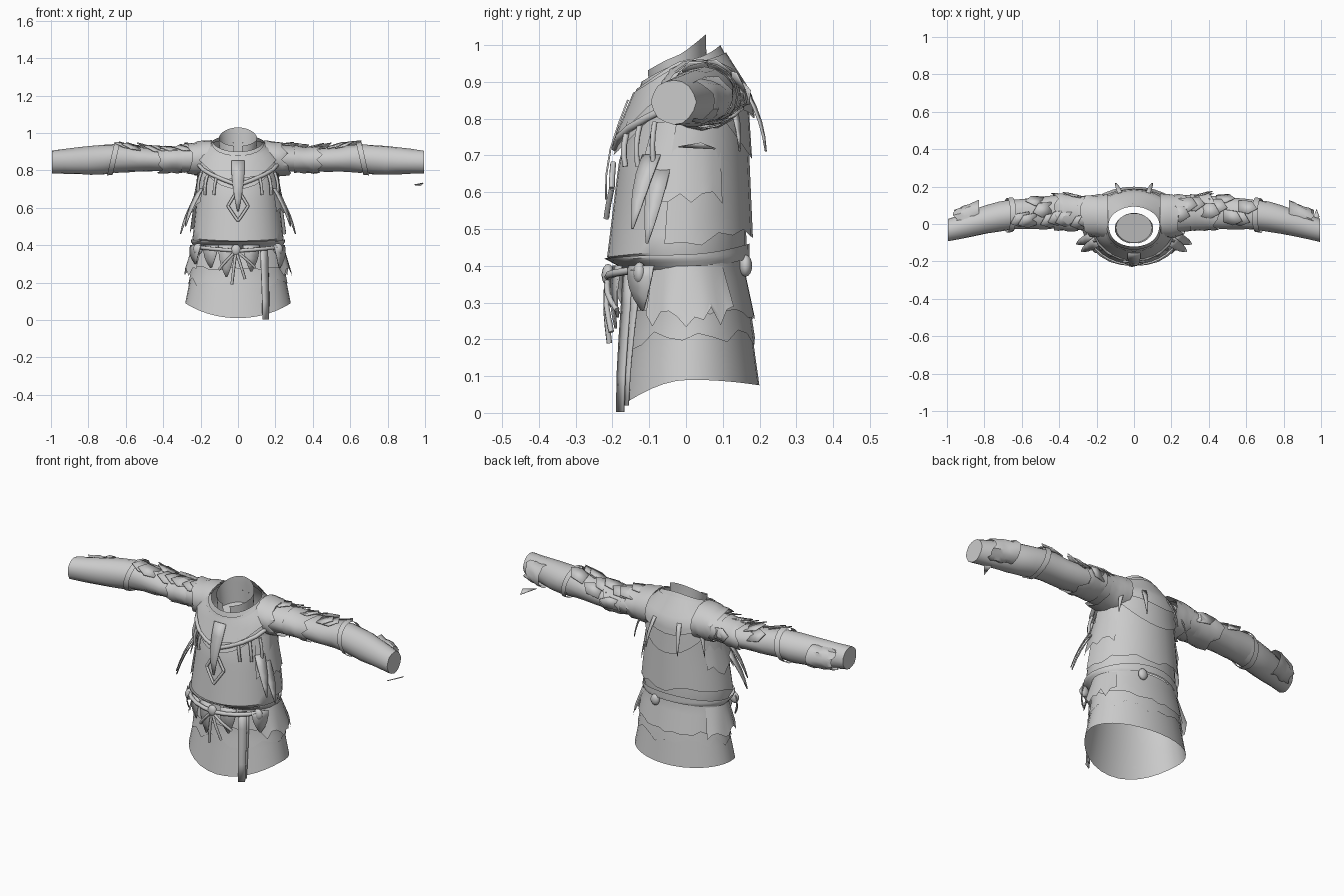
import bpy, math, random
from mathutils import Vector

random.seed(7)
if "Cube" in bpy.data.objects:
    bpy.data.objects.remove(bpy.data.objects["Cube"], do_unlink=True)

cloth = bpy.data.materials.new("grey cloth")
cloth.use_nodes = True
GREY = (0.6, 0.6, 0.6, 1)
cloth.diffuse_color = GREY
cloth.node_tree.nodes["Principled BSDF"].inputs["Base Color"].default_value = GREY

# Body profiles: height, half width, depth to the front, depth to the back
SKIRT = [(0, .3, .19, .21), (.25, .25, .15, .175), (.4, .235, .14, .15)]
TUNIC = [(.38, .22, .14, .14), (.42, .245, .215, .165), (.68, .217, .183, .16),
         (.87, .2, .13, .155), (.97, .12, .1, .1), (1, .1, .1, .085)]
COLLAR = [(.85, .095, .1, .06), (1, .105, .11, .055)]
# Arm profile: distance out, centre y, centre z, radius in y, radius in z
ARM = [(.15, .05, .865, .1, .08), (.4, .065, .855, .09, .06), (.65, .05, .865, .08, .075),
       (.75, .035, .855, .08, .08), (1, -.035, .845, .06, .06)]


def sample(profile, key):
    """Values of a profile at a height or distance."""
    key = min(max(key, profile[0][0]), profile[-1][0])
    for low, high in zip(profile, profile[1:]):
        if key <= high[0]:
            return Vector(low[1:]).lerp(Vector(high[1:]), (key - low[0]) / (high[0] - low[0]))


def on_body(profile, degrees, z, lift=0):
    """Point at an angle around the body; zero is the front, positive is the left."""
    half, front, back = sample(profile, z)
    t = math.radians(degrees)
    depth = (front + back) / 2 + lift
    return Vector(((half + lift) * math.sin(t), (back - front) / 2 - depth * math.cos(t), z))


def on_arm(side, x, angle, puff=0, shift=0):
    y, z, ry, rz = sample(ARM, x)
    return Vector((side * x, y + shift + (ry + puff) * math.cos(angle), z + (rz + puff) * math.sin(angle)))


def finish(name, verts, faces, thick=0):
    mesh = bpy.data.meshes.new(name)
    mesh.from_pydata(verts, [], faces)
    mesh.materials.append(cloth)
    ob = bpy.data.objects.new(name, mesh)
    bpy.context.collection.objects.link(ob)
    if thick:
        ob.modifiers.new("thickness", "SOLIDIFY").thickness = thick
    bpy.ops.object.select_all(action="DESELECT")
    ob.select_set(True)
    bpy.context.view_layer.objects.active = ob
    bpy.ops.object.shade_smooth_by_angle(angle=math.radians(40))


def skin(name, rings, closed=True, cap=False):
    """Join equal rings of points into one surface."""
    n = len(rings[0])
    faces = []
    for r in range(len(rings) - 1):
        for i in range(n if closed else n - 1):
            j = (i + 1) % n
            faces.append((r * n + i, r * n + j, (r + 1) * n + j, (r + 1) * n + i))
    if cap:
        faces.append([(len(rings) - 1) * n + i for i in range(n)])
    finish(name, [p for ring in rings for p in ring], faces)


def layer(name, profile, hem, top, lift=(0, 0), start=0, end=360, n=32, power=2, jag=0, steps=6, cap=False):
    """Cloth hugging the body; hem and top are heights at the side, front and back."""
    closed = end - start == 360
    rings = [[] for step in range(steps + 1)]
    for i in range(n):
        degrees = start + (end - start) * i / (n if closed else n - 1)
        c = math.cos(math.radians(degrees))
        low, high = (side + abs(c) ** power * ((front if c > 0 else back) - side)
                     for side, front, back in (hem, top))
        low += random.uniform(-jag, jag)
        for k, ring in enumerate(rings):
            v = k / steps
            ring.append(on_body(profile, degrees, low + (high - low) * v, lift[0] + (lift[1] - lift[0]) * v))
    skin(name, rings, closed, cap)


def sleeve(name, side, start, end, puff=(0, 0), shift=0, n=16, steps=5, crumple=.004, jag=0, slant=0, cap=False):
    """Tube following the arm, with uneven cloth and an optional torn end."""
    rings = []
    for k in range(steps + 1):
        v = k / steps
        ring = []
        for i in range(n):
            t = side * math.tau * i / n
            p = on_arm(side, start + (end - start) * v, t,
                       puff[0] + (puff[1] - puff[0]) * v + random.uniform(-crumple, crumple), shift)
            p.x -= side * (slant * math.sin(t) + (random.uniform(-jag, jag) if k == steps else 0))
            ring.append(p)
        rings.append(ring)
    skin(name, rings, cap=cap)


def trail(profile, start, end, bulge, steps=4):
    """Path over the body between two (angle, height, lift) places."""
    a, b = Vector(start), Vector(end)
    for k in range(steps + 1):
        place = a.lerp(b, k / steps)
        place.z += bulge * math.sin(math.pi * k / steps)
        yield on_body(profile, *place)


def rag(name, profile, start, end, width, bulge=.01, taper=.9):
    """Flat strip over the body, narrowing towards its end."""
    t = math.radians(start[0])
    across = Vector((math.cos(t), math.sin(t), 0))
    points = list(trail(profile, start, end, bulge))
    last = len(points) - 1
    verts = []
    for i, p in enumerate(points):
        w = width * (1 - taper * (i / last) ** 2)
        verts += [p - across * w, p + across * w]
    finish(name, verts, [(2 * i, 2 * i + 1, 2 * i + 3, 2 * i + 2) for i in range(last)], thick=.005)


def cord(name, profile, start, end, radius=.008, bulge=.01):
    curve = bpy.data.curves.new(name, "CURVE")
    curve.dimensions = "3D"
    curve.bevel_depth = radius
    curve.bevel_resolution = 1
    curve.use_fill_caps = True
    points = list(trail(profile, start, end, bulge))
    spline = curve.splines.new("POLY")
    spline.points.add(len(points) - 1)
    for target, p in zip(spline.points, points):
        target.co = (*p, 1)
    curve.materials.append(cloth)
    bpy.context.collection.objects.link(bpy.data.objects.new(name, curve))


def knob(name, degrees, z, lift):
    bpy.ops.mesh.primitive_uv_sphere_add(segments=12, ring_count=8, location=on_body(SKIRT, degrees, z, lift))
    ob = bpy.context.object
    ob.name = name
    ob.scale = (.026, .018, .03)
    ob.data.materials.append(cloth)
    bpy.ops.object.shade_smooth_by_angle()


# Body layers, from the hem up
layer("skirt", SKIRT, (.09, .01, .075), (.4, .4, .42))
layer("ragged_underlayer", SKIRT, (.21, .2, .2), (.37, .36, .38), (.006, .004), n=26, jag=.035)
layer("overskirt", SKIRT, (.28, .27, .26), (.4, .39, .42), (.014, .006), n=40, jag=.012)
layer("tunic", TUNIC, (.39, .38, .42), (.95, .9, .97), steps=12)
layer("belt", TUNIC, (.39, .38, .42), (.43, .42, .46), (.008, .008))
layer("back_vest", TUNIC, (.47, .5, .49), (.86, .87, .88), (.018, .008), 80, 280, 15, jag=.025)

# Cowl layers, upright collar and the lining seen through the neck
layer("cowl", TUNIC, (.87, .7, .69), (.96, .88, 1), (.02, .008), power=1.6)
layer("cowl_fold", TUNIC, (.9, .75, .8), (.95, .87, .98), (.03, .014), n=28, power=1.5, jag=.006)
layer("collar", COLLAR, (.9, .85, .95), (.97, .93, 1.03), start=12, end=348, power=1.2)
layer("neck_lining", COLLAR, (.92, .88, .95), (.86, .84, .88), cap=True)

for s, side in ((1, "left"), (-1, "right")):
    # Arm layers
    sleeve(side + "_sleeve", s, .16, .66, steps=8)
    sleeve(side + "_shoulder_wrap", s, .14, .26, (.02, .014), -.01, jag=.03)
    sleeve(side + "_upper_arm_wrap", s, .3, .43, (.004, .012), jag=.03)
    sleeve(side + "_cuff_rim", s, .65, .68, (.013, .012), crumple=.001, slant=.02, steps=2)
    sleeve(side + "_bracer", s, .65, .995, crumple=.002, cap=True)
    sleeve(side + "_torn_wrist", s, .83, .96, (-.01, -.012), .05, crumple=.006, jag=.018)

    # Torn patches lying on the sleeve
    for k in range(10):
        x = .2 + .04 * k
        t = random.uniform(0, 2.3)
        verts = [on_arm(s, x + along, t + turn, puff) for along, turn, puff in
                 ((0, -.4, .002), (.07, -.3, .016), (.1, .2, .022), (.05, .5, .016), (0, .4, .002))]
        finish(side + "_sleeve_patch", verts, [range(5)], thick=.005)

    # Torn panels and rags at the ribs and hips
    a = 90 * s
    layer(side + "_rib_panel", TUNIC, (.6, .6, .6), (.79, .79, .79), (.024, .004), a - 35, a + 35, 9, jag=.035)
    layer(side + "_hip_panel", SKIRT, (.26, .26, .26), (.4, .4, .4), (.036, .008), a - 38, a + 38, 12, jag=.03)
    for degrees, z in ((62, .7), (72, .66)):
        rag(side + "_side_rag", TUNIC, (s * degrees, z, .01), (s * degrees, z - .2, .08), .028)

    # Chest cords and trim, and strands at the back
    for degrees in (28, 44, 60):
        cord(side + "_chest_cord", TUNIC, (s * degrees, .79, .02), (s * (degrees + 6), .67, .012))
    cord(side + "_chest_trim", TUNIC, (s * 70, .83, .02), (0, .72, .02), .011)
    cord(side + "_pendant_upper_edge", TUNIC, (s * 3, .68, .015), (s * 13, .61, .015), bulge=0)
    cord(side + "_pendant_lower_edge", TUNIC, (s * 13, .61, .015), (0, .53, .015), bulge=0)
    for degrees in (160, 130):
        rag(side + "_back_strand", TUNIC, (s * degrees, .87, .02), (s * degrees, .71, .07), .012)

    # Belt knobs and swags
    knob(side + "_belt_knob", s * 48, .38, .05)
    cord(side + "_belt_swag", SKIRT, (s * 48, .39, .05), (0, .37, .07), .011)

# Scarf tail on the chest
rag("scarf_tail", TUNIC, (0, .85, .02), (0, .58, .02), .036)

# Belt front: knot, rags and cords
knob("belt_knot", -2, .375, .07)
knob("back_belt_disc", 162, .4, .02)
for degrees, low in ((-52, .3), (-30, .28), (-12, .23), (14, .26), (50, .28)):
    rag("belt_rag", SKIRT, (degrees, .4, .05), (degrees, low, .04), .045)
for degrees, low in ((-20, .27), (-6, .19), (7, .22), (18, .28)):
    cord("belt_cord", SKIRT, (-2, .37, .07), (degrees, low, .05))

# Long sash end hanging to the floor
rag("hanging_sash", SKIRT, (30, .39, .04), (28, .003, .012), .023, taper=.2)
rag("hanging_sash_fold", SKIRT, (33, .37, .02), (30, .02, .004), .02, taper=.2)

# Loose scrap below the left wrist
finish("loose_scrap", [(.94, -.02, .725), (.99, .04, .735), (.975, .08, .72)], [range(3)], thick=.004)
